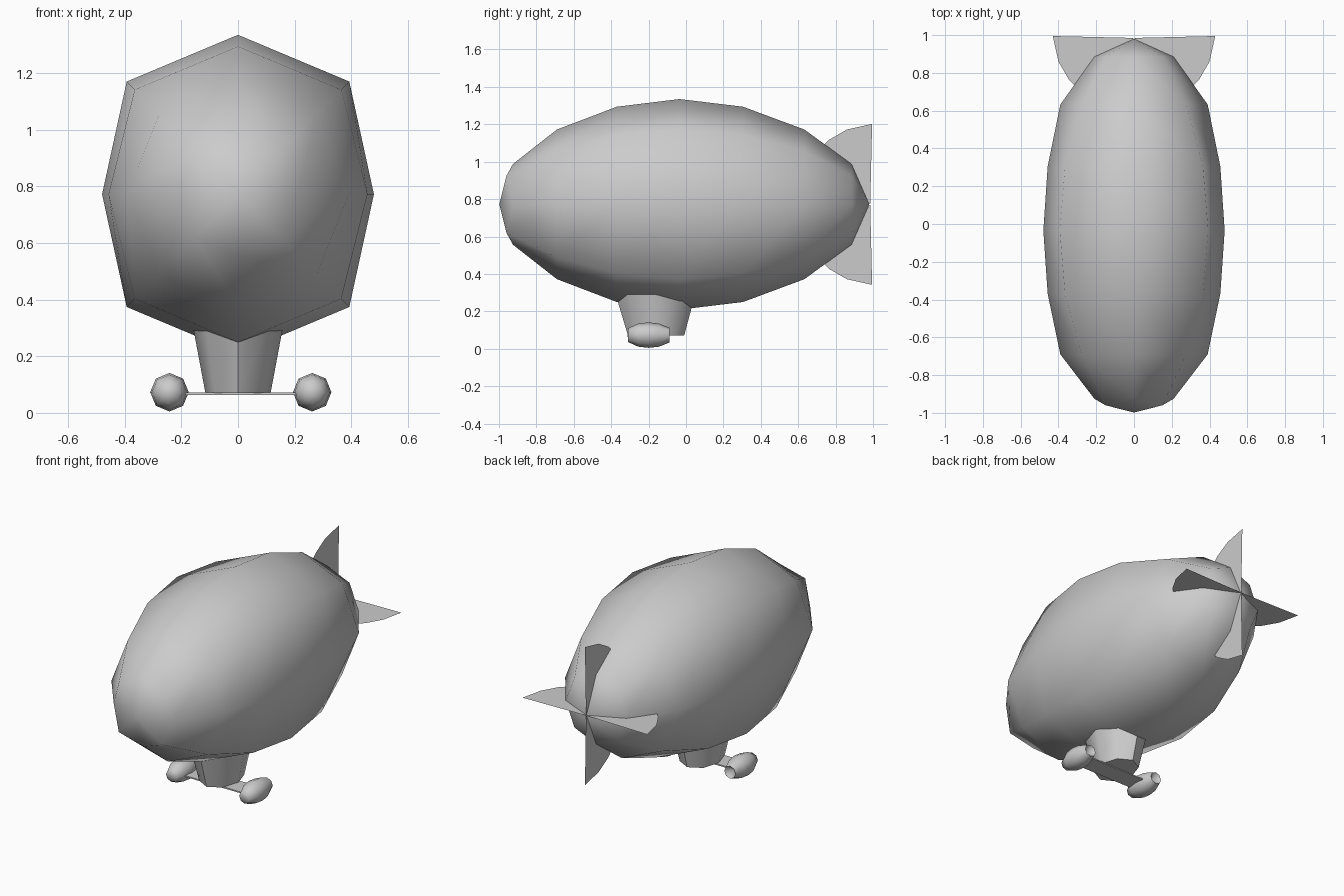
import bpy, bmesh
from math import sin, cos, pi, radians

if "Cube" in bpy.data.objects:
    bpy.data.objects.remove(bpy.data.objects["Cube"])


def finish(name, bm, smooth=None):
    bmesh.ops.recalc_face_normals(bm, faces=bm.faces)
    me = bpy.data.meshes.new(name)
    bm.to_mesh(me)
    bm.free()
    ob = bpy.data.objects.new(name, me)
    bpy.context.collection.objects.link(ob)
    if smooth:
        bpy.ops.object.select_all(action='DESELECT')
        ob.select_set(True)
        bpy.context.view_layer.objects.active = ob
        bpy.ops.object.shade_smooth_by_angle(angle=radians(smooth))
    return ob


def loft(bm, rings):
    """Skin a list of rings; a ring with a single point is a pole."""
    rows = [[bm.verts.new(p) for p in r] for r in rings]
    for a, b in zip(rows, rows[1:]):
        n = max(len(a), len(b))
        for i in range(n):
            j = (i + 1) % n
            if len(a) == 1:
                bm.faces.new((a[0], b[i], b[j]))
            elif len(b) == 1:
                bm.faces.new((a[i], a[j], b[0]))
            else:
                bm.faces.new((a[i], a[j], b[j], b[i]))


# Hull: eight-sided envelope, flattened at the sides
# (y, y of the diagonal corners, half width, corner half width, half height)
stations = [
    (-0.925, -0.96, 0.21, 0.15, 0.216),
    (-0.69, -0.69, 0.39, 0.277, 0.40),
    (-0.37, -0.37, 0.457, 0.365, 0.522),
    (-0.035, -0.035, 0.48, 0.393, 0.563),
    (0.305, 0.305, 0.457, 0.365, 0.522),
    (0.633, 0.633, 0.39, 0.277, 0.40),
    (0.885, 0.885, 0.21, 0.15, 0.216),
]
HZ = 0.772
rings = [[(0, -0.998, HZ)]]
for y, yc, rx, cx, rz in stations:
    cz = rz * 0.707
    rings.append([(rx, y, HZ), (cx, yc, HZ + cz), (0, y, HZ + rz), (-cx, yc, HZ + cz),
                  (-rx, y, HZ), (-cx, yc, HZ - cz), (0, y, HZ - rz), (cx, yc, HZ - cz)])
rings.append([(0, 0.98, HZ)])
bm = bmesh.new()
loft(bm, rings)
finish("hull", bm, 80)

# Tail fins: four thin sheets around the hull axis
fin = [(0, 0.985), (0.43, 0.995), (0.40, 0.86), (0.345, 0.765), (0.30, 0.72)]
for k, name in enumerate(("right", "top", "left", "bottom")):
    c, s = round(cos(k * pi / 2)), round(sin(k * pi / 2))
    bm = bmesh.new()
    bm.faces.new([bm.verts.new((r * c, y, HZ + r * s)) for r, y in fin])
    finish("tail_fin_" + name, bm)

# Gondola: tapered eight-sided cabin under the hull
def cabin_ring(z, rx, y0, y1):
    cy, ry = (y0 + y1) / 2, (y1 - y0) / 2
    return [(rx * cos(i * pi / 4), cy + ry * sin(i * pi / 4), z) for i in range(8)]


bm = bmesh.new()
loft(bm, [[(0, -0.16, 0.07)],
          cabin_ring(0.07, 0.115, -0.31, -0.01),
          cabin_ring(0.32, 0.162, -0.385, 0.057)])
finish("gondola", bm, 50)

# Engine strut: thin plate across the gondola floor
bm = bmesh.new()
bmesh.ops.create_cube(bm, size=1)
for v in bm.verts:
    v.co.x = v.co.x * 0.42 + 0.01
    v.co.y = v.co.y * 0.12 - 0.20
    v.co.z = v.co.z * 0.008 + 0.068
finish("engine_strut", bm)

# Engine pods: rounded nose, hollow rear
pod = [(-0.31, 0.037), (-0.255, 0.062), (-0.2, 0.068), (-0.145, 0.062), (-0.087, 0.039)]
for name, x in (("left", -0.242), ("right", 0.262)):
    rings = [[(x, -0.312, 0.073)]]
    for y, r in pod:
        rings.append([(x + r * cos(i * pi / 4), y, 0.073 + r * sin(i * pi / 4)) for i in range(8)])
    rings.append([(x, -0.125, 0.073)])
    bm = bmesh.new()
    loft(bm, rings)
    finish("engine_pod_" + name, bm, 70)
